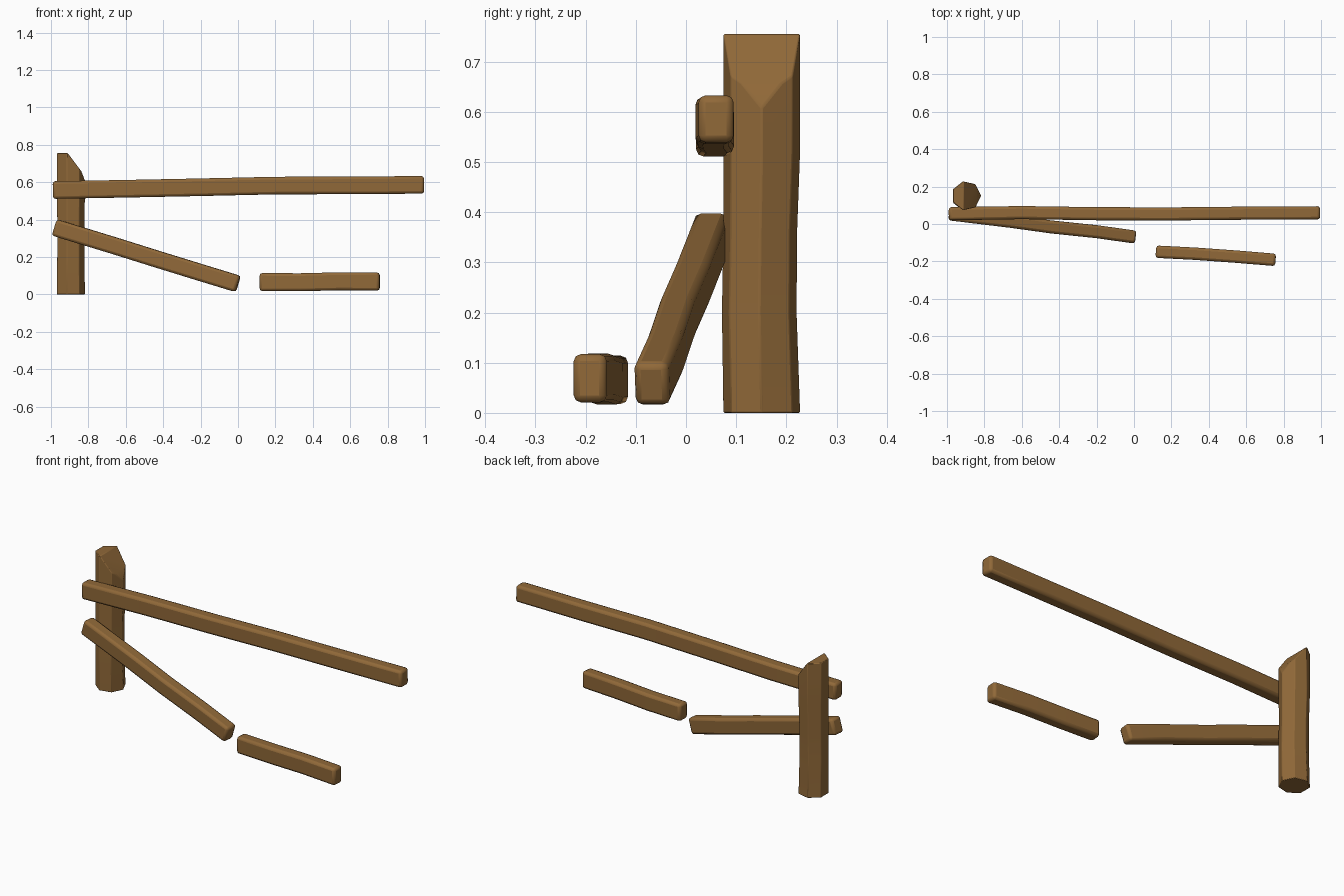
import bpy, bmesh, math
from mathutils import Vector

if "Cube" in bpy.data.objects:
    bpy.data.objects.remove(bpy.data.objects["Cube"])

wood = bpy.data.materials.new("brown wood")
wood.diffuse_color = (0.28, 0.14, 0.04, 1)
wood.use_nodes = True
wood.node_tree.nodes["Principled BSDF"].inputs["Base Color"].default_value = wood.diffuse_color


def finish(bm, name, bevel):
    bmesh.ops.recalc_face_normals(bm, faces=bm.faces[:])
    me = bpy.data.meshes.new(name)
    bm.to_mesh(me)
    bm.free()
    me.materials.append(wood)
    ob = bpy.data.objects.new(name, me)
    bpy.context.collection.objects.link(ob)
    mod = ob.modifiers.new("worn edges", "BEVEL")
    mod.width = bevel
    mod.segments = 2
    mod.limit_method = 'ANGLE'
    mod.angle_limit = math.radians(25)
    bpy.context.view_layer.objects.active = ob
    ob.select_set(True)
    bpy.ops.object.shade_smooth_by_angle(angle=math.radians(30))
    ob.select_set(False)
    return ob


def loft(bm, rings):
    rings = [[bm.verts.new(p) for p in r] for r in rings]
    n = len(rings[0])
    for a, b in zip(rings, rings[1:]):
        for i in range(n):
            j = (i + 1) % n
            bm.faces.new((a[i], a[j], b[j], b[i]))
    bm.faces.new(rings[0])
    bm.faces.new(rings[-1])


def rail(name, path, w, h):
    """Slightly crooked squared timber along a path, ends cut square."""
    pts = [Vector(p) for p in path]
    axis = (pts[-1] - pts[0]).normalized()
    side = Vector((0, 0, 1)).cross(axis).normalized()
    up = axis.cross(side)
    rings = [[p + side * (sx * w / 2) + up * (sz * h / 2)
              for sx, sz in ((-1, -1), (1, -1), (1, 1), (-1, 1))] for p in pts]
    bm = bmesh.new()
    loft(bm, rings)
    finish(bm, name, 0.014)


# Rails: upper whole rail, fallen slanted rail, broken piece on the ground
rail("upper_rail", [(-0.99, 0.055, 0.558), (-0.6, 0.061, 0.565), (-0.2, 0.055, 0.573),
                    (0.2, 0.054, 0.582), (0.6, 0.058, 0.583), (0.995, 0.06, 0.586)], 0.07, 0.094)
rail("slanted_rail", [(-0.98, 0.053, 0.358), (-0.65, 0.013, 0.257), (-0.44, -0.016, 0.191),
                      (-0.2, -0.041, 0.117), (0.0, -0.069, 0.056)], 0.069, 0.09)
rail("ground_rail", [(0.117, -0.148, 0.066), (0.33, -0.159, 0.065),
                     (0.54, -0.174, 0.07), (0.757, -0.192, 0.069)], 0.066, 0.096)

# Post: seven-sided, slightly wavy, with the top split away at a slant
bm = bmesh.new()
rings = []
for z, dy, r in ((0, 0.0, 0.079), (0.2, -0.005, 0.077), (0.36, -0.003, 0.076),
                 (0.52, 0.0, 0.079), (0.755, 0.0, 0.079)):
    rings.append([(-0.897 + r * math.cos(i * math.tau / 7),
                   0.151 + dy + r * math.sin(i * math.tau / 7), z) for i in range(7)])
loft(bm, rings)
for co, no in (((-0.91, 0, 0.755), (0.8, 0, 0.6)), ((-0.842, 0, 0.67), (0.93, 0, 0.36))):
    cut = bmesh.ops.bisect_plane(bm, geom=bm.verts[:] + bm.edges[:] + bm.faces[:],
                                 plane_co=co, plane_no=no, clear_outer=True)
    edges = [e for e in cut["geom_cut"] if isinstance(e, bmesh.types.BMEdge)]
    bmesh.ops.holes_fill(bm, edges=edges, sides=0)
finish(bm, "post", 0.007)
